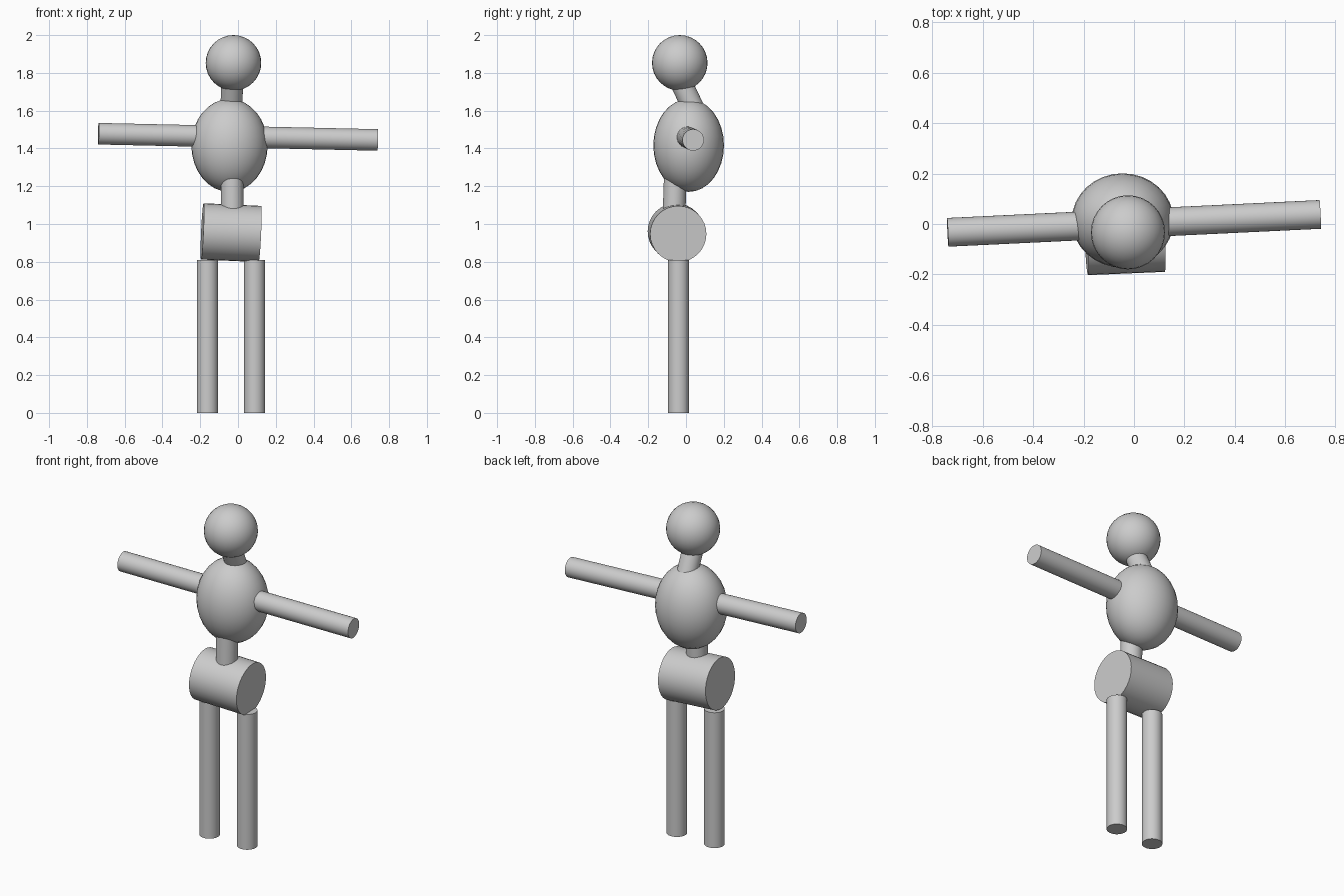
import bpy
from math import radians
from mathutils import Vector

if "Cube" in bpy.data.objects:
    bpy.data.objects.remove(bpy.data.objects["Cube"])


def finish(obj, name):
    obj.name = name
    bpy.ops.object.shade_smooth_by_angle(angle=radians(40))
    return obj


def rod(name, start, end, radius):
    """Capped cylinder running between two points."""
    a, b = Vector(start), Vector(end)
    d = b - a
    bpy.ops.mesh.primitive_cylinder_add(
        vertices=32, radius=radius, depth=d.length, location=(a + b) / 2,
        rotation=d.to_track_quat('Z', 'Y').to_euler())
    return finish(bpy.context.object, name)


def ball(name, centre, radii, segments, rings):
    bpy.ops.mesh.primitive_uv_sphere_add(
        segments=segments, ring_count=rings, radius=1, location=centre)
    obj = bpy.context.object
    obj.scale = radii
    return finish(obj, name)


# Head and egg-shaped chest
ball("head", (-0.024, -0.033, 1.853), (0.147, 0.147, 0.147), 32, 16)
ball("chest", (-0.045, 0.014, 1.416), (0.202, 0.187, 0.246), 32, 16)

# Leaning neck, waist, and the single bar forming both arms
rod("neck", (-0.035, 0.045, 1.60), (-0.03, -0.05, 1.80), 0.058)
rod("waist", (-0.03, -0.065, 1.0), (-0.032, -0.055, 1.3), 0.06)
rod("arms", (-0.739, -0.033, 1.478), (0.739, 0.038, 1.445), 0.057)

# Slightly tilted pelvis drum
rod("pelvis", (-0.189, -0.054, 0.961), (0.116, -0.041, 0.947), 0.149)

# Straight legs
for side, x in (("right", -0.161), ("left", 0.088)):
    rod(side + "_leg", (x, -0.039, 0), (x, -0.039, 0.81), 0.056)
